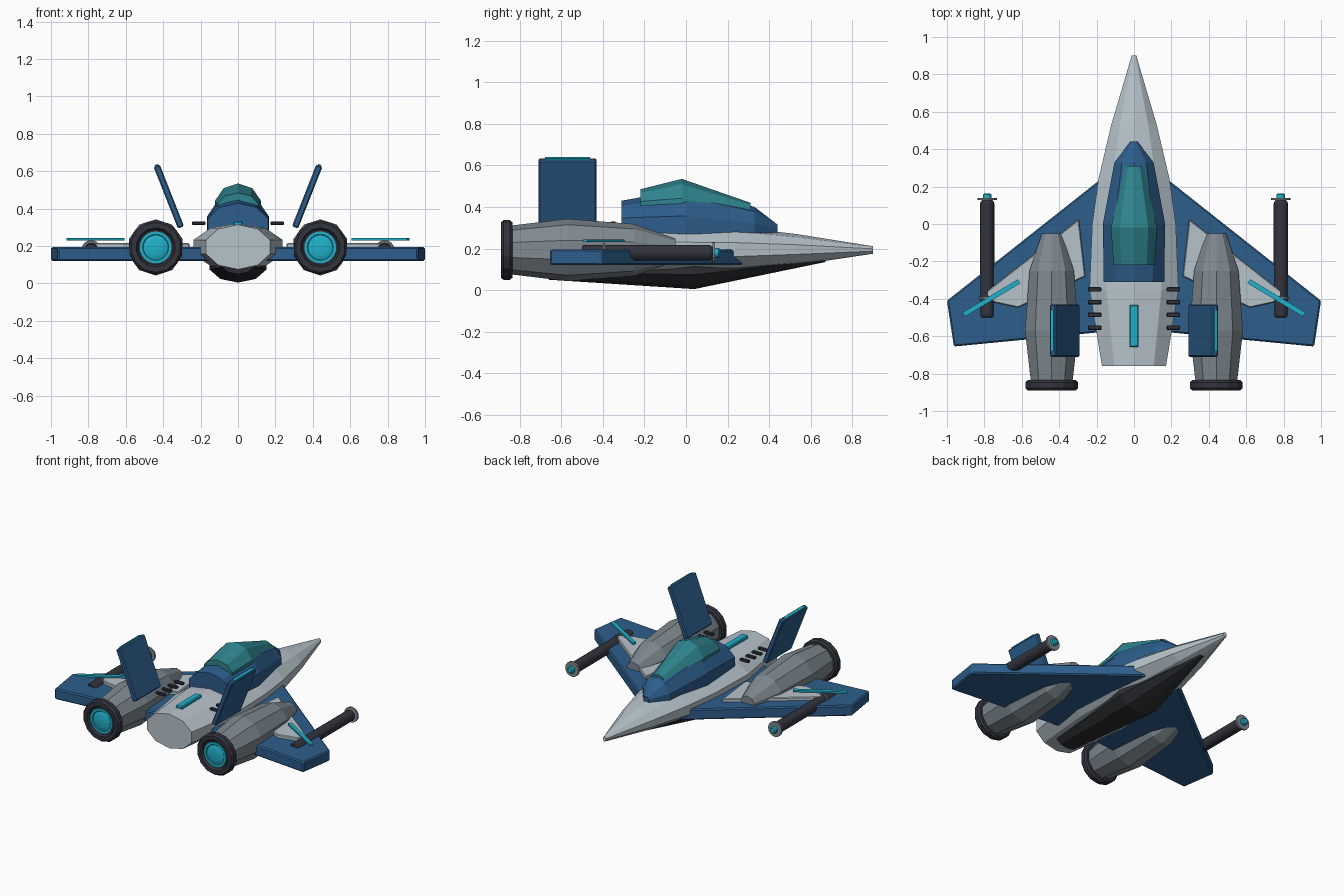
import bpy, bmesh, math
from mathutils import Matrix, Vector

if "Cube" in bpy.data.objects:
    bpy.data.objects.remove(bpy.data.objects["Cube"])


def material(name, r, g, b):
    m = bpy.data.materials.new(name)
    m.diffuse_color = (r, g, b, 1)
    m.use_nodes = True
    m.node_tree.nodes["Principled BSDF"].inputs["Base Color"].default_value = m.diffuse_color
    return m


LIGHT = material("light_grey", 0.47, 0.55, 0.60)
GREY = material("mid_grey", 0.21, 0.25, 0.28)
DARK = material("gunmetal", 0.032, 0.034, 0.048)
KEEL = material("charcoal", 0.025, 0.027, 0.032)
BLUE = material("blue", 0.026, 0.11, 0.26)
GLASS = material("teal_glass", 0.028, 0.23, 0.27)
GLOW = material("cyan_glow", 0.015, 0.44, 0.60)


def finish(bm, name, mat, bevel=0):
    bmesh.ops.recalc_face_normals(bm, faces=bm.faces)
    mesh = bpy.data.meshes.new(name)
    bm.to_mesh(mesh)
    bm.free()
    mesh.materials.append(mat)
    ob = bpy.data.objects.new(name, mesh)
    bpy.context.collection.objects.link(ob)
    if bevel:
        mod = ob.modifiers.new("bevel", 'BEVEL')
        mod.width, mod.segments = bevel, 1
    return ob


def loft(name, mat, rings, x=0, sides=10):
    """Hull along y; each ring is (y, centre z, x radius, z radius), first vertex on top."""
    bm = bmesh.new()
    loops = []
    for y, z, rx, rz in rings:
        angles = [math.tau * i / sides for i in range(sides)]
        loops.append([bm.verts.new((x + rx * math.sin(a), y, z + rz * math.cos(a))) for a in angles])
    for a, b in zip(loops, loops[1:]):
        for i in range(sides):
            j = (i + 1) % sides
            bm.faces.new((a[i], a[j], b[j], b[i]))
    bm.faces.new(loops[0])
    bm.faces.new(loops[-1])
    return finish(bm, name, mat)


def tube(name, mat, x, z, profile, sides=16):
    """Round loft from (y, radius) pairs."""
    return loft(name, mat, [(y, z, r, r) for y, r in profile], x, sides)


def box(name, mat, centre, size, axis='Z', angle=0, bevel=0):
    bm = bmesh.new()
    bmesh.ops.create_cube(bm, size=1)
    rot = Matrix.Rotation(math.radians(angle), 4, axis)
    bm.transform(Matrix.Translation(centre) @ rot @ Matrix.Diagonal((*size, 1)))
    return finish(bm, name, mat, bevel)


def plate(name, mat, outline, z0, z1, side=1, bevel=0):
    bm = bmesh.new()
    face = bm.faces.new([bm.verts.new((side * x, y, z0)) for x, y in outline])
    top = bmesh.ops.extrude_face_region(bm, geom=[face])
    for v in top["geom"]:
        if isinstance(v, bmesh.types.BMVert):
            v.co.z = z1
    return finish(bm, name, mat, bevel)


# Fuselage, keel and cockpit
loft("fuselage", LIGHT, [
    (-0.76, 0.195, 0.18, 0.12), (-0.35, 0.195, 0.25, 0.125), (0.0, 0.195, 0.235, 0.115),
    (0.24, 0.195, 0.20, 0.108), (0.53, 0.195, 0.128, 0.075), (0.90, 0.193, 0.013, 0.018)])
loft("keel", KEEL, [
    (-0.66, 0.105, 0.09, 0.055), (0.04, 0.105, 0.16, 0.10), (0.67, 0.15, 0.02, 0.015)])
loft("cockpit_frame", BLUE, [
    (-0.31, 0.31, 0.17, 0.12), (0.0, 0.30, 0.175, 0.185),
    (0.33, 0.285, 0.11, 0.115), (0.44, 0.29, 0.02, 0.025)])
loft("canopy_glass", GLASS, [
    (-0.22, 0.40, 0.115, 0.085), (-0.02, 0.40, 0.13, 0.135), (0.31, 0.37, 0.053, 0.05)])
box("spine_light", GLOW, (0, -0.545, 0.317), (0.05, 0.225, 0.03), bevel=0.006)

for s, label in ((-1, "left"), (1, "right")):
    # Wing and its armour plate
    plate(label + "_wing", BLUE, [
        (0.10, 0.30), (0.165, 0.25), (1.0, -0.41), (0.963, -0.655), (0.60, -0.62), (0.10, -0.57)],
        0.12, 0.195, s, 0.008)
    plate(label + "_wing_armour", LIGHT, [
        (0.295, 0.025), (0.80, -0.37), (0.745, -0.42), (0.62, -0.447), (0.26, -0.28)],
        0.18, 0.217, s, 0.005)
    box(label + "_wing_light", GLOW, (s * 0.762, -0.395, 0.237), (0.345, 0.026, 0.012),
        angle=-s * 31)

    # Engine pod, nozzle rim and glowing exhaust
    ex, ez = s * 0.44, 0.193
    tube(label + "_engine", GREY, ex, ez, [
        (-0.86, 0.115), (-0.57, 0.15), (-0.25, 0.125), (-0.05, 0.055)], 10)
    tube(label + "_nozzle", DARK, ex, ez, [
        (-0.835, 0.10), (-0.835, 0.133), (-0.847, 0.144), (-0.877, 0.144), (-0.89, 0.133),
        (-0.89, 0.105), (-0.875, 0.095)], 14)
    tube(label + "_exhaust", GLOW, ex, ez, [
        (-0.86, 0.085), (-0.882, 0.085), (-0.882, 0.070), (-0.878, 0.066), (-0.884, 0.045),
        (-0.887, 0.015)], 24)

    # Canted tail fin with tip light
    tilt = s * 21.5
    box(label + "_fin", BLUE, (s * 0.37, -0.57, 0.465), (0.035, 0.28, 0.355), 'Y', tilt, 0.007)
    tip = Vector((s * 0.37, -0.57, 0.465)) + Matrix.Rotation(
        math.radians(tilt), 3, 'Y') @ Vector((0, 0, 0.178))
    box(label + "_fin_light", GLOW, tip, (0.018, 0.215, 0.012), 'Y', tilt)

    # Wing cannon with collars and muzzle
    gx, gz = s * 0.785, 0.18
    tube(label + "_cannon", DARK, gx, gz, [
        (-0.50, 0.031), (-0.49, 0.038), (0.11, 0.038), (0.12, 0.034), (0.135, 0.022)])
    tube(label + "_muzzle_collar", GREY, gx, gz, [(0.127, 0.052), (0.14, 0.052)])
    tube(label + "_rear_collar", GREY, gx, gz, [(-0.40, 0.046), (-0.39, 0.046)])
    tube(label + "_muzzle_glow", GLOW, gx, gz, [(0.13, 0.023), (0.157, 0.023), (0.164, 0.016)])

    # Row of vents on the shoulder
    for i in range(4):
        box(f"{label}_vent_{i + 1}", DARK, (s * 0.21, -0.35 - i * 0.068, 0.322),
            (0.072, 0.024, 0.018), bevel=0.004)
